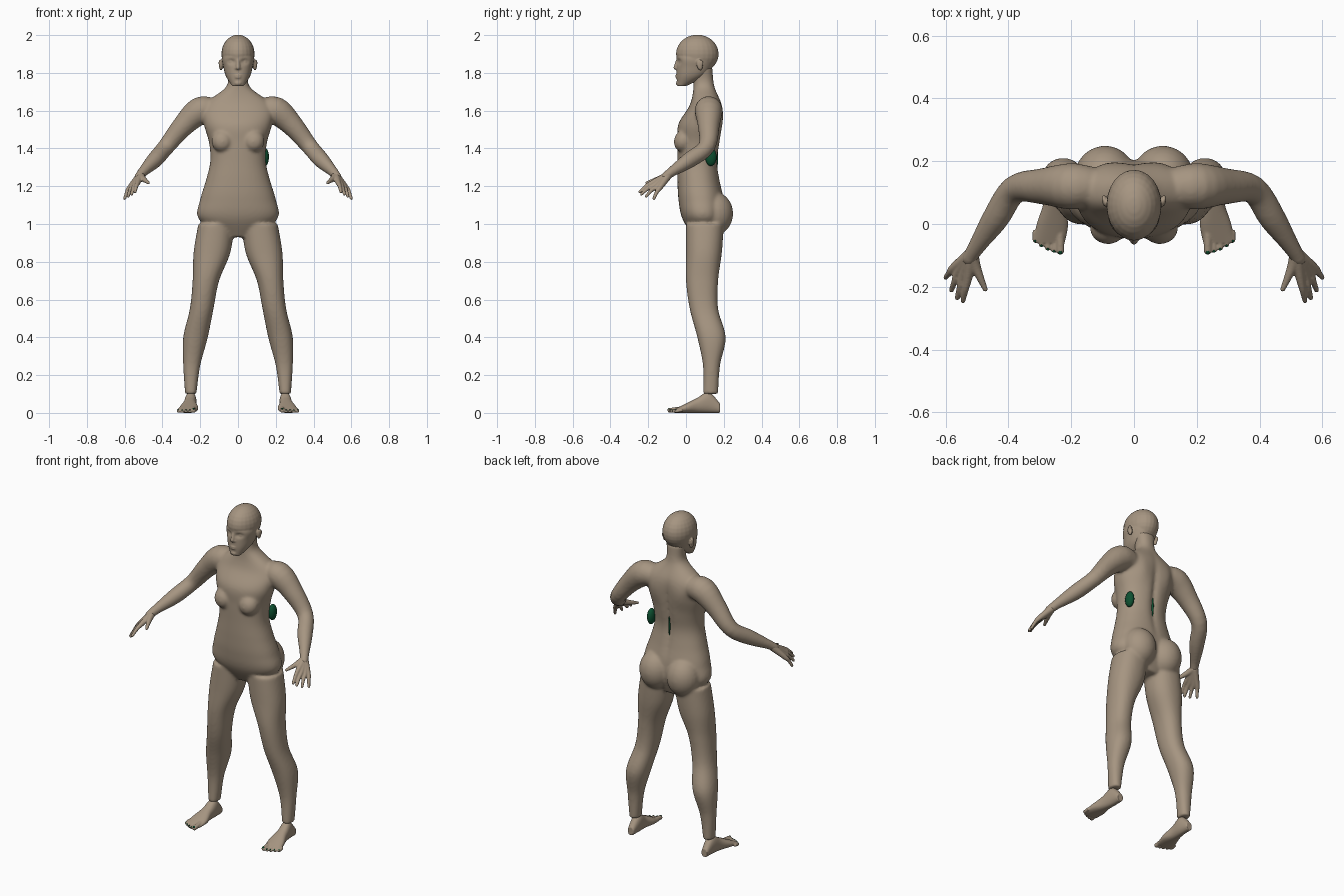
import bpy
import bmesh
import math
from mathutils import Vector, Matrix

default_cube = bpy.data.objects.get("Cube")
if default_cube:
    bpy.data.objects.remove(default_cube)


def make_material(name, color):
    material = bpy.data.materials.new(name)
    material.use_nodes = True
    material.diffuse_color = color
    material.node_tree.nodes["Principled BSDF"].inputs["Base Color"].default_value = color
    return material


skin = make_material("skin tan", (0.38, 0.3, 0.22, 1))
green = make_material("dark green", (0.004, 0.08, 0.03, 1))


# Helpers
def smooth_rows(rows, steps):
    """Smooth curve through rows of numbers."""
    result = []
    last = len(rows) - 1
    for index in range(last):
        before, start, end, after = (rows[min(max(index + shift, 0), last)] for shift in range(-1, 3))
        for step in range(steps):
            t = step / steps
            result.append([
                q + t / 2 * (r - p + t * (2 * p - 5 * q + 4 * r - s + t * (3 * (q - r) + s - p)))
                for p, q, r, s in zip(before, start, end, after)])
    result.append(list(rows[last]))
    return result


def bridge_rings(bm, rings):
    """Join closed rings of points and cap both ends."""
    loops = [[bm.verts.new(point) for point in ring] for ring in rings]
    count = len(loops[0])
    for low, high in zip(loops, loops[1:]):
        for here in range(count):
            after = (here + 1) % count
            bm.faces.new((low[here], low[after], high[after], high[here]))
    bm.faces.new(reversed(loops[0]))
    bm.faces.new(loops[-1])


def circle_angles(count):
    return [math.tau * index / count for index in range(count)]


def stack(bm, start, step, rows, side=1, lengthwise=False):
    """Evenly spaced rounded slices; each row is (inner x, outer x, low, high)."""
    placed = [(start + step * index, *row) for index, row in enumerate(rows)]
    rings = []
    for position, inner, outer, low, high in smooth_rows(placed, 6):
        ring = []
        for angle in circle_angles(48):
            across, along = (math.copysign(abs(f) ** 0.9, f) for f in (math.cos(angle), math.sin(angle)))
            x = side * (inner + outer + across * (outer - inner)) / 2
            v = (low + high + along * (high - low)) / 2
            ring.append((x, position, v) if lengthwise else (x, v, position))
        rings.append(ring)
    bridge_rings(bm, rings)


def ball(bm, center, radii, tilt=0):
    matrix = (Matrix.Translation(center) @ Matrix.Rotation(tilt, 4, "X")
              @ Matrix.Diagonal((*radii, 1)))
    bmesh.ops.create_uvsphere(bm, u_segments=24, v_segments=14, radius=1, matrix=matrix)


def tube(bm, rows, side=1):
    """Round limb with a round tip; each row is (x, y, z, radius)."""
    path = smooth_rows(rows, 4)
    points = [Vector((side * x, y, z)) for x, y, z, radius in path]
    rings = []
    for index, point in enumerate(points):
        ahead = points[min(index + 1, len(points) - 1)] - points[max(index - 1, 0)]
        u = ahead.cross(Vector((side * 0.3, 0.5, 1))).normalized()
        v = ahead.cross(u).normalized()
        radius = path[index][-1]
        rings.append([point + radius * (u * math.cos(angle) + v * math.sin(angle))
                      for angle in circle_angles(24)])
    bridge_rings(bm, rings)
    ball(bm, points[-1], [radius] * 3)


def push(bm, center, spread, depth):
    """Soft sculpting stroke along y."""
    for vert in bm.verts:
        distance = sum(((a - b) / s) ** 2 for a, b, s in zip(vert.co, center, spread))
        vert.co.y += depth * math.exp(-distance)


def finish(bm, name, material, voxel=None, relax_steps=3):
    """Make the object; a voxel size blends its parts into one surface."""
    bmesh.ops.recalc_face_normals(bm, faces=bm.faces)
    mesh = bpy.data.meshes.new(name)
    bm.to_mesh(mesh)
    bm.free()
    mesh.materials.append(material)
    mesh.shade_smooth()
    obj = bpy.data.objects.new(name, mesh)
    bpy.context.collection.objects.link(obj)
    if voxel:
        blend = obj.modifiers.new("Blend", "REMESH")
        blend.mode = "VOXEL"
        blend.voxel_size = voxel
        blend.use_smooth_shade = True
        relax = obj.modifiers.new("Relax", "SMOOTH")
        relax.factor = 0.5
        relax.iterations = relax_steps


# Body: torso, neck, legs and arms blended together
torso = [(0.09, 0.04, 0.16), (0.21, -0.02, 0.2), (0.2, -0.04, 0.2), (0.17, -0.045, 0.18),
         (0.147, -0.045, 0.167), (0.153, -0.045, 0.18), (0.18, -0.04, 0.19),
         (0.18, 0.02, 0.19), (0.06, 0.04, 0.15), (0.06, 0.03, 0.14)]
leg = [(0.22, 0.28, 0.09, 0.17), (0.2, 0.29, 0.09, 0.18), (0.16, 0.29, 0.06, 0.21),
       (0.13, 0.255, 0.02, 0.17), (0.1, 0.24, 0, 0.17), (0.04, 0.235, 0, 0.19),
       (0.02, 0.21, 0, 0.2)]
arm = [(0.12, 0.12, 1.6, 0.06), (0.2, 0.12, 1.6, 0.074), (0.29, 0.12, 1.52, 0.058),
       (0.38, 0.11, 1.41, 0.045), (0.44, 0.02, 1.34, 0.043), (0.5, -0.07, 1.28, 0.028),
       (0.525, -0.11, 1.25, 0.024)]
body = bmesh.new()
stack(body, 0.93, 0.1, [(-width, width, front, back) for width, front, back in torso])
push(body, (0, 0.19, 1.4), (0.02, 0.06, 0.2), -0.016)
for side in (1, -1):
    push(body, (side * 0.09, 0.18, 1.55), (0.05, 0.05, 0.07), 0.012)
for side in (1, -1):
    stack(body, 0.1, 0.15, leg, side)
    tube(body, arm, side)
    # Chest and seat
    ball(body, (side * 0.083, -0.012, 1.44), (0.058, 0.052, 0.06), -0.3)
    ball(body, (side * 0.092, 0.15, 1.055), (0.098, 0.1, 0.115))
finish(body, "body", skin, voxel=0.008, relax_steps=8)

# Head: face, cranium, eyes, nose, ears and lips
face = [(0.03, -0.045, 0), (0.063, -0.05, 0.1), (0.077, -0.05, 0.14),
        (0.084, -0.05, 0.15), (0.06, -0.03, 0.13)]
head = bmesh.new()
stack(head, 1.73, 0.05, [(-width, width, front, back) for width, front, back in face])
ball(head, (0, 0.06, 1.9), (0.088, 0.113, 0.102))
for side in (1, -1):
    push(head, (side * 0.034, -0.04, 1.86), (0.022, 0.05, 0.014), 0.015)
for side in (1, -1):
    ball(head, (side * 0.034, -0.02, 1.858), (0.017, 0.016, 0.01))
    ball(head, (side * 0.01, -0.046, 1.824), (0.009, 0.01, 0.007))
    ball(head, (side * 0.09, 0.072, 1.842), (0.011, 0.016, 0.03), 0.2)
    ball(head, (side * 0.096, 0.08, 1.852), (0.007, 0.012, 0.018), 0.2)
tube(head, [(0, -0.04, 1.88, 0.008), (0, -0.055, 1.828, 0.0115)])
for lip_height in (1.776, 1.786):
    ball(head, (0, -0.046, lip_height), (0.02, 0.01, 0.0055))
ball(head, (0, -0.036, 1.745), (0.022, 0.018, 0.014))
finish(head, "head", skin, voxel=0.0045)

# Hands and feet
wrist = Vector((0.517, -0.095, 1.257))
first_knuckle, last_knuckle = Vector((0.53, -0.175, 1.22)), Vector((0.575, -0.14, 1.19))
first_tip, last_tip = Vector((0.545, -0.245, 1.17)), Vector((0.6, -0.17, 1.135))
thumb = [(*wrist, 0.022), (0.503, -0.14, 1.24, 0.016), (0.474, -0.208, 1.218, 0.008)]
foot = [(0.23, 0.27, 0.05), (0.22, 0.28, 0.11), (0.22, 0.29, 0.08),
        (0.21, 0.31, 0.05), (0.22, 0.32, 0.02)]
for side, label in ((1, "left"), (-1, "right")):
    hand = bmesh.new()
    for finger in range(4):
        t = finger / 3
        knuckle = first_knuckle.lerp(last_knuckle, t)
        tip = first_tip.lerp(last_tip, t)
        tip.y -= 0.07 * t * (1 - t)
        bend = (knuckle + tip) / 2 + Vector((0, 0, 0.006))
        tube(hand, [(*wrist, 0.022), (*knuckle, 0.014), (*bend, 0.0105), (*tip, 0.008)], side)
    tube(hand, thumb, side)
    finish(hand, label + "_hand", skin, voxel=0.004)

    sole = bmesh.new()
    nails = bmesh.new()
    stack(sole, 0.18, -0.06, [(inner, outer, 0, top) for inner, outer, top in foot], side, lengthwise=True)
    for toe in range(5):
        radius = 0.009 if toe else 0.013
        x = 0.235 + 0.02 * toe
        y = 0.0022 * toe ** 2 - 0.085
        tube(sole, [(x, -0.02, radius * 1.7, radius), (x, y, radius, radius)], side)
        ball(nails, (side * x, y - radius / 2, radius * 1.75), (radius / 2, radius / 2, 0.0025), 0.6)
    finish(sole, label + "_foot", skin, voxel=0.004)
    finish(nails, label + "_toenails", green)

# Green side pod and spine strip
for name, center, radii in (("side_pod", (0.142, 0.132, 1.355), (0.022, 0.03, 0.048)),
                            ("spine_strip", (0, 0.15, 1.35), (0.005, 0.02, 0.08))):
    part = bmesh.new()
    ball(part, center, radii)
    finish(part, name, green)
